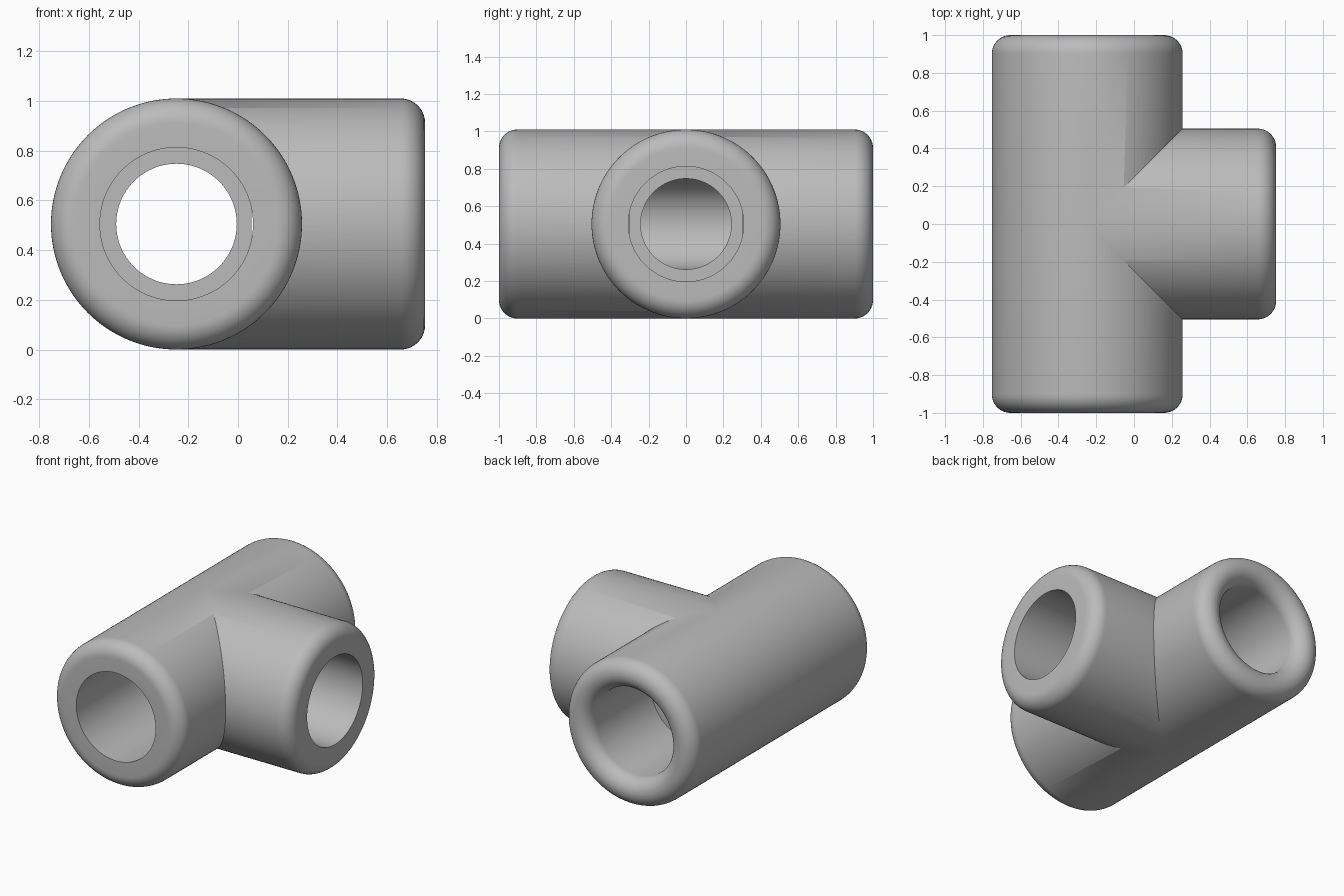
import bpy
import bmesh
from math import sin, cos, pi, radians
from mathutils import Vector

if "Cube" in bpy.data.objects:
    bpy.data.objects.remove(bpy.data.objects["Cube"], do_unlink=True)

OUTER, SOCKET, BORE = 0.505, 0.308, 0.2425   # radii
SHOULDER = 0.302                             # depth where the sockets stop
ROUND = 0.098                                # rim rounding
CENTRE = Vector((-0.2475, 0, OUTER))
SEGMENTS = 128

grey = bpy.data.materials.new("plain grey")
grey.use_nodes = True
colour = (0.5, 0.5, 0.5, 1)
grey.diffuse_color = colour
grey.node_tree.nodes["Principled BSDF"].inputs["Base Color"].default_value = colour


def arc(r, t, start, end, steps=10):
    """Quarter round about (r, t) in the (radius, length) plane."""
    angles = [start + (end - start) * i / steps for i in range(steps + 1)]
    return [(r + ROUND * cos(a), t + ROUND * sin(a)) for a in angles]


def lathe(name, profile, axis):
    """Solid of revolution from (radius, length) points along an axis."""
    axis = Vector(axis)
    bm = bmesh.new()
    verts = [bm.verts.new(CENTRE + axis * t + Vector((0, 0, r))) for r, t in profile]
    edges = [bm.edges.new(pair) for pair in zip(verts, verts[1:])]
    bmesh.ops.spin(bm, geom=verts + edges, cent=CENTRE, axis=axis,
                   angle=2 * pi, steps=SEGMENTS, use_duplicate=False)
    bmesh.ops.remove_doubles(bm, verts=bm.verts, dist=1e-5)
    bmesh.ops.recalc_face_normals(bm, faces=bm.faces)
    mesh = bpy.data.meshes.new(name)
    bm.to_mesh(mesh)
    bm.free()
    mesh.materials.append(grey)
    obj = bpy.data.objects.new(name, mesh)
    bpy.context.collection.objects.link(obj)
    return obj


# Outer walls: a straight run and an equal branch, with rounded rims
rim = arc(OUTER - ROUND, 1 - ROUND, 0, pi / 2) + [(0, 1)]
far_rim = [(r, -t) for r, t in reversed(rim)]
body = lathe("tee_fitting", far_rim + rim, (0, 1, 0))
branch = lathe("branch_wall", [(0, 0), (OUTER, 0)] + rim, (1, 0, 0))

# Hollows: stepped sockets, with a flared mouth at the back end only
flare = arc(SOCKET + ROUND, 1 - ROUND, pi, pi / 2)
step = [(BORE, SHOULDER), (SOCKET, SHOULDER)]
plain_end = step + [(SOCKET, 1.05), (0, 1.05)]
front_end = [(r, -t) for r, t in reversed(plain_end)]
run_hollow = lathe("run_hollow", front_end + step + flare
                   + [(SOCKET + ROUND, 1.05), (0, 1.05)], (0, 1, 0))
branch_hollow = lathe("branch_hollow", [(0, 0), (BORE, 0)] + plain_end, (1, 0, 0))

# Combine the solids
helpers = [(branch, 'UNION'), (run_hollow, 'DIFFERENCE'), (branch_hollow, 'DIFFERENCE')]
for helper, operation in helpers:
    helper.hide_render = True
    mod = body.modifiers.new(helper.name, 'BOOLEAN')
    mod.object, mod.operation, mod.solver = helper, operation, 'EXACT'
graph = bpy.context.evaluated_depsgraph_get()
result = bpy.data.meshes.new_from_object(body.evaluated_get(graph))
body.modifiers.clear()
body.data = result
for helper, operation in helpers:
    bpy.data.objects.remove(helper, do_unlink=True)

# Smooth walls with crisp socket edges
bpy.ops.object.select_all(action='DESELECT')
body.select_set(True)
bpy.context.view_layer.objects.active = body
bpy.ops.object.shade_smooth_by_angle(angle=radians(30))
